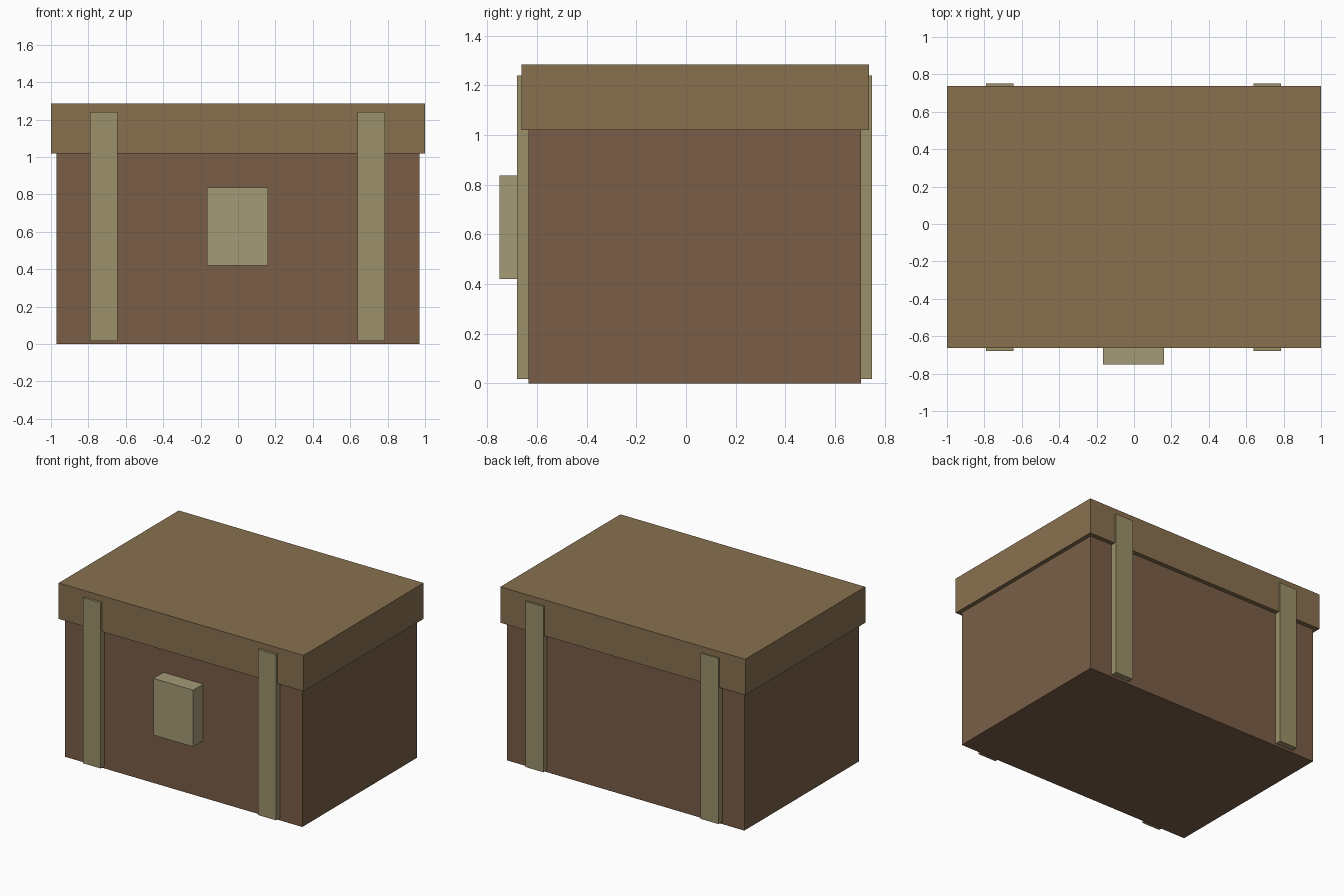
import bpy

if "Cube" in bpy.data.objects:
    bpy.data.objects.remove(bpy.data.objects["Cube"])


def material(name, rgb):
    # convert display colour (0-255) to linear
    mat = bpy.data.materials.new(name)
    mat.diffuse_color = [(c / 255) ** 2.2 for c in rgb] + [1.0]
    mat.use_nodes = True
    mat.node_tree.nodes["Principled BSDF"].inputs["Base Color"].default_value = mat.diffuse_color
    return mat


def box(name, x, y, z, mat):
    # axis-aligned box from (min, max) ranges
    size = [r[1] - r[0] for r in (x, y, z)]
    centre = [(r[0] + r[1]) / 2 for r in (x, y, z)]
    bpy.ops.mesh.primitive_cube_add(size=1, location=centre)
    obj = bpy.context.object
    obj.name = name
    obj.scale = size
    bpy.ops.object.transform_apply(location=False, rotation=False, scale=True)
    obj.data.materials.append(mat)
    return obj


wood = material("dark_wood", (121, 95, 73))
lid_wood = material("lid_wood", (135, 112, 80))
brass = material("strap_metal", (155, 144, 106))
lock_brass = material("lock_metal", (163, 153, 118))

# Chest body and overhanging lid
box("body", (-0.97, 0.97), (-0.635, 0.705), (0, 1.02), wood)
box("lid", (-1, 1), (-0.663, 0.737), (1.02, 1.285), lid_wood)

# Two straps on the front and two on the back
for side, x in (("left", (-0.79, -0.645)), ("right", (0.64, 0.786))):
    for face, y in (("front", (-0.68, -0.63)), ("back", (0.70, 0.75))):
        box(f"{face}_{side}_strap", x, y, (0.017, 1.24), brass)

# Lock block
box("lock", (-0.165, 0.16), (-0.752, -0.63), (0.42, 0.838), lock_brass)
